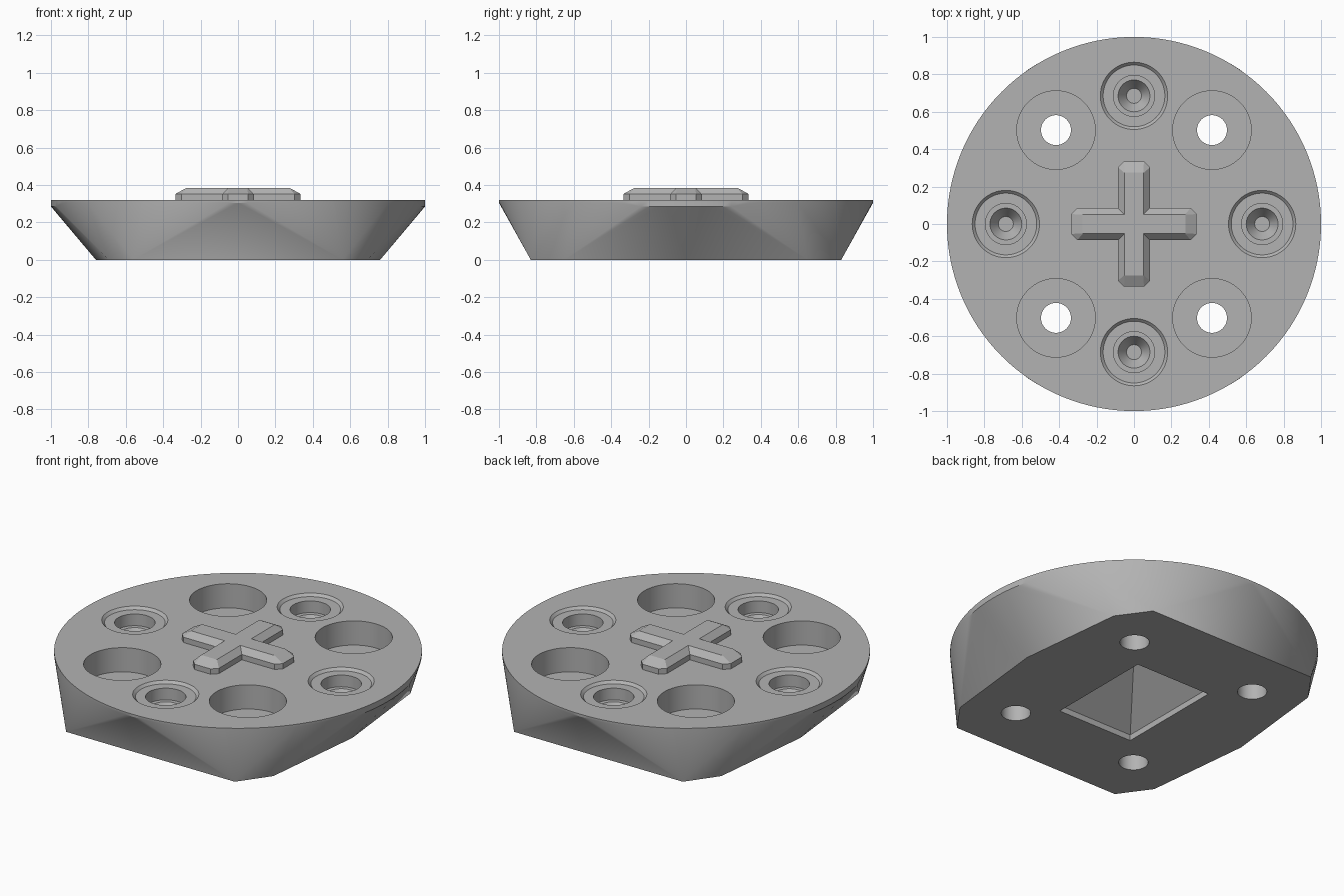
import bpy, bmesh, math

if "Cube" in bpy.data.objects:
    bpy.data.objects.remove(bpy.data.objects["Cube"])

grey = bpy.data.materials.new("plain grey")
grey.use_nodes = True
grey.diffuse_color = (0.45, 0.45, 0.45, 1)
grey.node_tree.nodes["Principled BSDF"].inputs["Base Color"].default_value = grey.diffuse_color

TOP = 0.32
SEGS = 128


def finish(bm, name):
    bmesh.ops.recalc_face_normals(bm, faces=bm.faces)
    mesh = bpy.data.meshes.new(name)
    bm.to_mesh(mesh)
    bm.free()
    mesh.materials.append(grey)
    obj = bpy.data.objects.new(name, mesh)
    bpy.context.collection.objects.link(obj)
    return obj


def loft(bm, rings):
    """Closed solid through rings of equal point count."""
    loops = [[bm.verts.new(p) for p in ring] for ring in rings]
    n = len(loops[0])
    for a, b in zip(loops, loops[1:]):
        for i in range(n):
            j = (i + 1) % n
            bm.faces.new((a[i], a[j], b[j], b[i]))
    bm.faces.new(loops[0])
    bm.faces.new(loops[-1])


def circle(r, z, x=0, y=0, n=SEGS):
    return [(x + r * math.cos(math.tau * i / n), y + r * math.sin(math.tau * i / n), z)
            for i in range(n)]


def lathe(bm, profile, x, y):
    loft(bm, [circle(r, z, x, y, 64) for r, z in profile])


# Body: round rim blended down to a ten-sided base
bm = bmesh.new()
points = circle(1, TOP)
for x, y, z in circle(1, 0.305):
    points.append((x, y, 0.285 if abs(y) < 0.25 else z))
for sx in (-1, 1):
    points.append((sx * 0.76, 0, 0))
    for sy in (-1, 1):
        points += [(sx * 0.56, sy * 0.83, 0), (sx * 0.69, sy * 0.65, 0)]
for p in points:
    bm.verts.new(p)
hull = bmesh.ops.convex_hull(bm, input=bm.verts)
bmesh.ops.delete(bm, geom=[v for v in bm.verts if not v.link_faces], context="VERTS")
bmesh.ops.dissolve_limit(bm, angle_limit=0.002, verts=bm.verts, edges=bm.edges)
body = finish(bm, "body")

# Cutters: counterbored screw holes, dished sockets, hip-roofed base pocket
bm = bmesh.new()
bore = [(0.21, 0.4), (0.21, 0.175), (0.08, 0.175), (0.08, -0.05)]
socket = [(0.195, 0.335), (0.165, 0.305), (0.11, 0.305), (0.11, 0.235),
          (0.085, 0.235), (0.04, 0.17)]
for sx in (-1, 1):
    for sy in (-1, 1):
        lathe(bm, bore, sx * 0.417, sy * 0.502)
    lathe(bm, socket, sx * 0.685, 0)
    lathe(bm, socket, 0, sx * 0.685)


def rect(s, z):
    return [(0.25 * s * i, 0.33 * s * j, z) for i, j in ((-1, -1), (1, -1), (1, 1), (-1, 1))]


loft(bm, [rect(1, -0.05), rect(1, 0.035), rect(0.003, 0.285)])
cutter = finish(bm, "hole_cutter")
cutter.hide_render = True

mod = body.modifiers.new("holes", "BOOLEAN")
mod.operation = "DIFFERENCE"
mod.solver = "EXACT"
mod.object = cutter
bpy.context.view_layer.objects.active = body
bpy.ops.object.modifier_apply(modifier=mod.name)
bpy.data.objects.remove(cutter)

# Raised cross key with chamfered arms
def cross(width, cut, length, z):
    arm = [(width, width), (length - cut, width), (length, width - cut)]
    arm = [(x, -y) for x, y in arm] + [(x, y) for x, y in arm[:0:-1]]
    ring = []
    for k in range(4):
        c, s = round(math.cos(k * math.pi / 2)), round(math.sin(k * math.pi / 2))
        ring += [(c * x - s * y, s * x + c * y, z) for x, y in arm]
    return ring


bm = bmesh.new()
loft(bm, [cross(0.085, 0.032, 0.335, TOP - 0.01), cross(0.085, 0.032, 0.335, 0.352),
          cross(0.052, 0.002, 0.275, 0.385)])
key = finish(bm, "cross_key")

# Smooth round walls, keep edges crisp
bpy.ops.object.select_all(action="DESELECT")
body.select_set(True)
bpy.ops.object.shade_smooth_by_angle(angle=math.radians(25))
